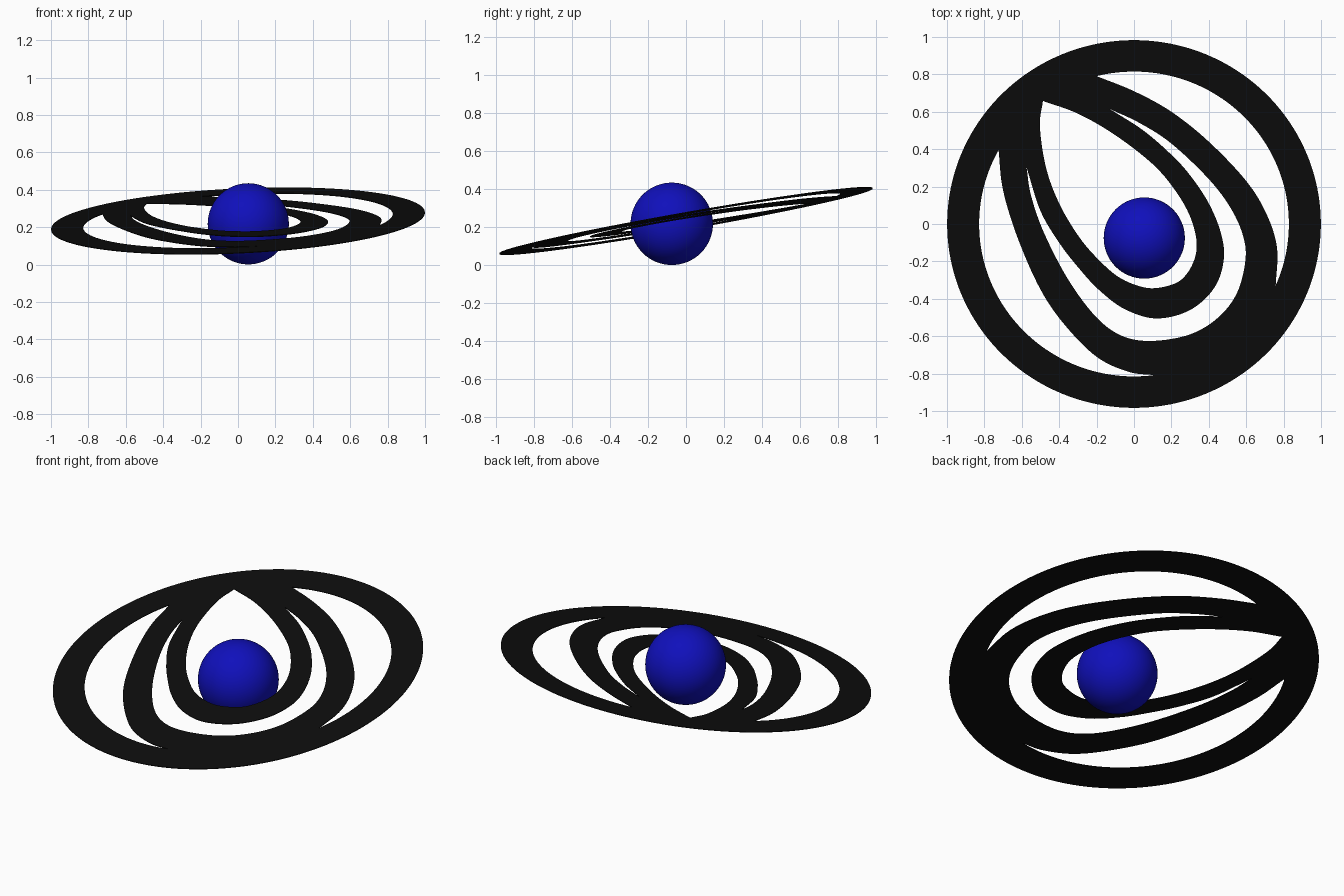
import bpy
import math
from mathutils import Vector

if "Cube" in bpy.data.objects:
    bpy.data.objects.remove(bpy.data.objects["Cube"], do_unlink=True)


def material(name, colour):
    mat = bpy.data.materials.new(name)
    mat.use_nodes = True
    mat.diffuse_color = colour
    shader = next(n for n in mat.node_tree.nodes if n.type == "BSDF_PRINCIPLED")
    shader.inputs["Base Color"].default_value = colour
    return mat


black = material("black", (0.004, 0.004, 0.004, 1))
blue = material("deep blue", (0.005, 0.005, 0.5, 1))


def arc(rx, ry, start, end, steps):
    angles = [math.radians(start + (end - start) * i / steps) for i in range(steps + 1)]
    return [Vector((rx * math.cos(a), ry * math.sin(a))) for a in angles]


def smooth(points, steps=8):
    """Smooth open path through the given points."""
    p = [Vector(q) for q in points]
    p = [2 * p[0] - p[1]] + p + [2 * p[-1] - p[-2]]
    path = []
    for a, b, c, d in zip(p, p[1:], p[2:], p[3:]):
        for i in range(steps):
            t = i / steps
            path.append(0.5 * (2 * b + (c - a) * t + (2 * a - 5 * b + 4 * c - d) * t * t
                               + (3 * b - a - 3 * c + d) * t ** 3))
    return path + [p[-2]]


# Openings between the outer ring and the middle loop
left_arc = arc(0.828, 0.815, 151, 277.5, 60)
left_edge = smooth([left_arc[-1], (-0.03, -0.79), (-0.2, -0.71), (-0.37, -0.54), (-0.5, -0.35),
                    (-0.62, -0.08), (-0.7, 0.18), left_arc[0]])
right_arc = arc(0.828, 0.815, -23.8, 104, 60)
right_edge = smooth([right_arc[-1], (0, 0.71), (0.2, 0.6), (0.4, 0.44), (0.6, 0.23),
                     (0.71, 0.05), (0.765, -0.13), right_arc[0]])

# Crescent opening between the middle and inner loops
tip_a, tip_b = (-0.13, 0.615), (-0.575, 0.305)
crescent_outer = smooth([tip_a, (0.03, 0.54), (0.2, 0.43), (0.4, 0.24), (0.52, 0.08),
                         (0.585, -0.07), (0.595, -0.2), (0.55, -0.37), (0.45, -0.5), (0.3, -0.59),
                         (0.1, -0.625), (-0.06, -0.6), (-0.2, -0.5), (-0.35, -0.3),
                         (-0.48, -0.05), (-0.55, 0.15), tip_b])
crescent_inner = smooth([tip_b, (-0.5, 0.07), (-0.4, -0.1), (-0.3, -0.23), (-0.19, -0.35),
                         (-0.05, -0.455), (0.12, -0.505), (0.3, -0.46), (0.43, -0.34),
                         (0.48, -0.19), (0.465, -0.05), (0.4, 0.11), (0.3, 0.26), (0.2, 0.37),
                         (0.05, 0.5), tip_a])

# Pointed opening inside the inner loop
heart = smooth([(-0.487, 0.658), (-0.3, 0.59), (-0.1, 0.475), (0.1, 0.32), (0.22, 0.18),
                (0.3, 0.04), (0.335, -0.1), (0.315, -0.21), (0.25, -0.3), (0.15, -0.338),
                (0.05, -0.338), (-0.08, -0.285), (-0.2, -0.18), (-0.3, -0.06), (-0.4, 0.11),
                (-0.47, 0.3), (-0.503, 0.52), (-0.487, 0.658)])

outlines = [arc(0.999, 0.983, 0, 360, 160)[:-1],
            left_arc + left_edge[1:-1],
            right_arc + right_edge[1:-1],
            crescent_outer + crescent_inner[1:-1],
            heart[:-1]]

# Flat plate of nested loops, filled from its outlines
curve = bpy.data.curves.new("loop_outlines", "CURVE")
curve.dimensions = "2D"
curve.fill_mode = "BOTH"
curve.extrude = 0.002
for outline in outlines:
    spline = curve.splines.new("POLY")
    spline.points.add(len(outline) - 1)
    for point, co in zip(spline.points, outline):
        point.co = (co.x, co.y, 0, 1)
    spline.use_cyclic_u = True
outline_object = bpy.data.objects.new("loop_outlines", curve)
bpy.context.collection.objects.link(outline_object)
graph = bpy.context.evaluated_depsgraph_get()
mesh = bpy.data.meshes.new_from_object(outline_object.evaluated_get(graph))
bpy.data.objects.remove(outline_object, do_unlink=True)

# Tilt the plate up towards the back and left
for v in mesh.vertices:
    v.co.z += 0.233 + 0.045 * v.co.x + 0.175 * v.co.y
mesh.materials.clear()
mesh.materials.append(black)
rings = bpy.data.objects.new("nested_rings", mesh)
bpy.context.collection.objects.link(rings)

# Central ball
bpy.ops.mesh.primitive_uv_sphere_add(segments=64, ring_count=32, radius=0.217,
                                     location=(0.055, -0.075, 0.218))
ball = bpy.context.object
ball.name = "ball"
ball.data.materials.append(blue)
bpy.ops.object.shade_smooth()
